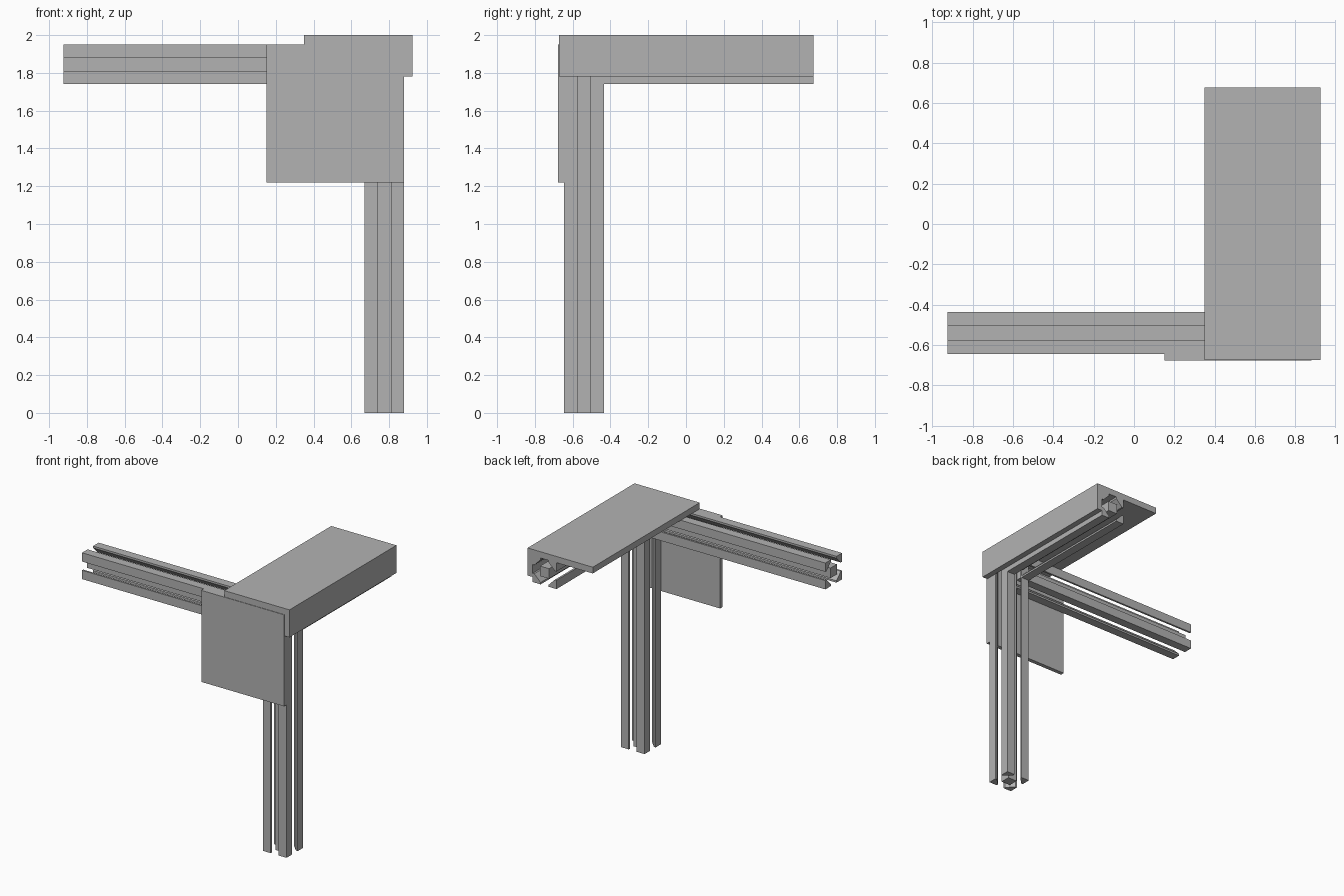
import bpy
import bmesh
from mathutils import Vector

cube = bpy.data.objects.get("Cube")
if cube:
    bpy.data.objects.remove(cube, do_unlink=True)

# One plain grey for every part
grey = bpy.data.materials.new("plain grey")
grey.use_nodes = True
colour = (0.45, 0.45, 0.45, 1)
grey.diffuse_color = colour
grey.node_tree.nodes["Principled BSDF"].inputs["Base Color"].default_value = colour


def finish(name, bm):
    bmesh.ops.recalc_face_normals(bm, faces=bm.faces)
    mesh = bpy.data.meshes.new(name)
    bm.to_mesh(mesh)
    bm.free()
    mesh.materials.append(grey)
    obj = bpy.data.objects.new(name, mesh)
    bpy.context.collection.objects.link(obj)
    return obj


def prism(bm, section, place, start, end):
    """Sweep a closed section straight from start to end."""
    low = bm.faces.new([bm.verts.new(place(u, v, start)) for u, v in section])
    moved = bmesh.ops.extrude_face_region(bm, geom=[low], use_keep_orig=True)
    verts = [g for g in moved["geom"] if isinstance(g, bmesh.types.BMVert)]
    shift = place(0, 0, end) - place(0, 0, start)
    bmesh.ops.translate(bm, verts=verts, vec=shift)


# Slotted rail section: four chamfered corner strips around a square core
HALF, SLOT, LIP, CORE = 0.105, 0.035, 0.09, 0.04
CORNER = [(SLOT, HALF), (HALF, HALF), (HALF, SLOT), (LIP, SLOT), (SLOT, LIP)]
SQUARE = [(-CORE, -CORE), (CORE, -CORE), (CORE, CORE), (-CORE, CORE)]


def rail(name, place, start, end):
    bm = bmesh.new()
    prism(bm, SQUARE, place, start, end)
    for su in (-1, 1):
        for sv in (-1, 1):
            prism(bm, [(u * su, v * sv) for u, v in CORNER], place, start, end)
    return finish(name, bm)


# Shared axis lines of the rails
X, Y, Z = 0.775, -0.54, 1.845
rail("upright_post", lambda u, v, t: Vector((X + u, Y + v, t)), 0, 1.95)
rail("cross_rail", lambda u, v, t: Vector((t, Y + u, Z + v)), -0.925, X - HALF)
rail("depth_rail", lambda u, v, t: Vector((X + u, t, Z + v)), Y + HALF, 0.675)

# Folded cover: top sheet with a flange down the outer side
cover = bmesh.new()
fold = [(0.35, 1.95), (0.88, 1.95), (0.88, 1.78), (0.925, 1.78), (0.925, 2), (0.35, 2)]
prism(cover, fold, lambda u, v, t: Vector((u, t, v)), -0.673, 0.675)
finish("top_cover", cover)

# Square joining plate on the front
plate = bmesh.new()
outline = [(0.15, 1.22), (0.88, 1.22), (0.88, 1.95), (0.15, 1.95)]
prism(plate, outline, lambda u, v, t: Vector((u, t, v)), -0.677, -0.645)
finish("front_plate", plate)
